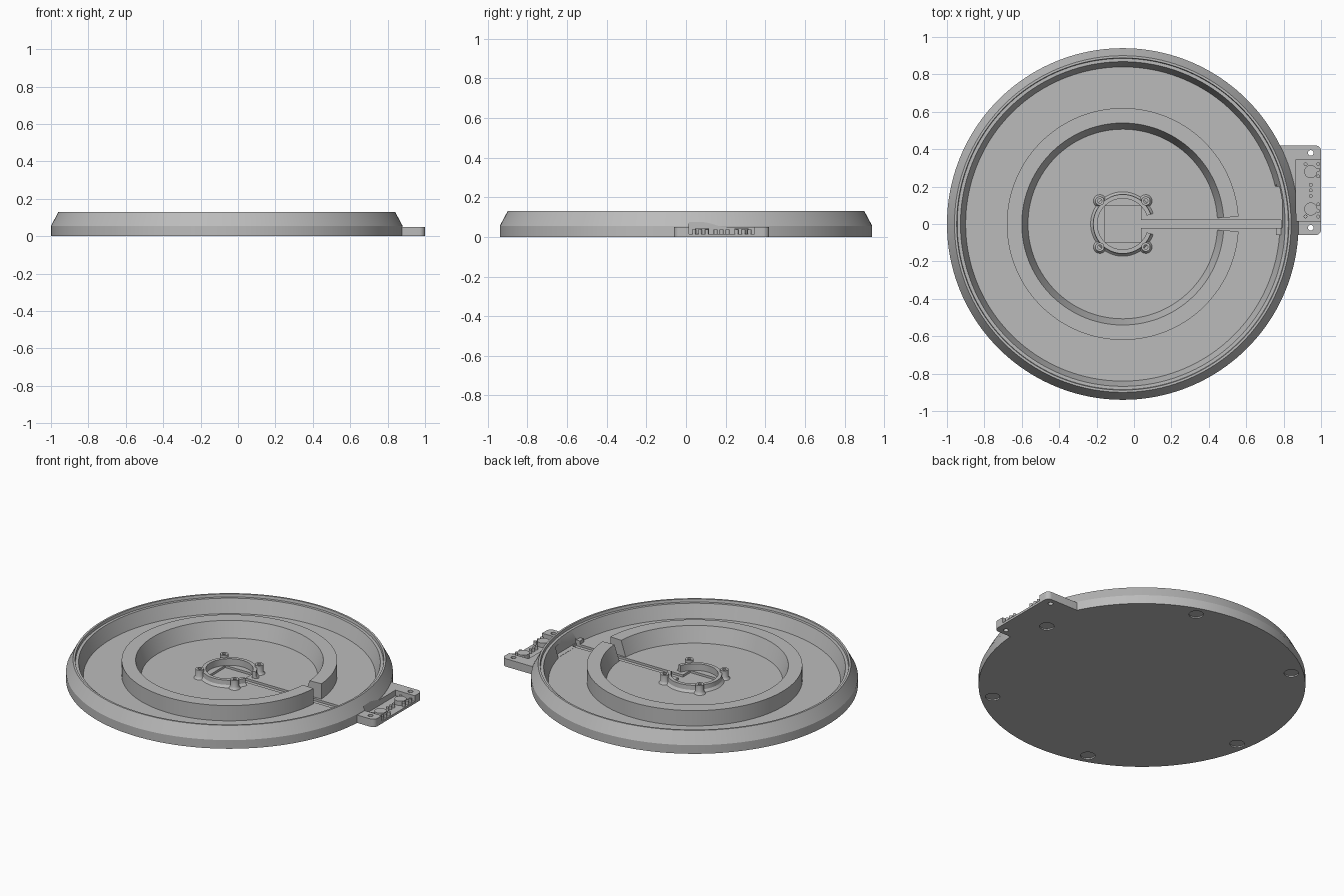
import bpy, bmesh, math
from mathutils import Matrix, Vector

CX = -0.06          # centre of the round tray
FLOOR = 0.028
SEG = 160

if "Cube" in bpy.data.objects:
    bpy.data.objects.remove(bpy.data.objects["Cube"])

grey = bpy.data.materials.new("plain grey")
grey.use_nodes = True
grey.diffuse_color = (0.5, 0.5, 0.5, 1)
grey.node_tree.nodes["Principled BSDF"].inputs["Base Color"].default_value = (0.5, 0.5, 0.5, 1)


def finish(name, bm):
    bmesh.ops.recalc_face_normals(bm, faces=bm.faces[:])
    mesh = bpy.data.meshes.new(name)
    bm.to_mesh(mesh)
    bm.free()
    mesh.materials.append(grey)
    ob = bpy.data.objects.new(name, mesh)
    bpy.context.collection.objects.link(ob)
    return ob


def revolve(name, profile, gap=0.0, centre=(CX, 0), seg=SEG):
    """Solid of revolution of a closed profile, with an optional gap facing +x."""
    bm = bmesh.new()
    count = seg + 1 if gap else seg
    rings = []
    for i in range(count):
        a = gap + (2 * math.pi - 2 * gap) * i / seg
        rings.append([bm.verts.new((centre[0] + r * math.cos(a), centre[1] + r * math.sin(a), z))
                      for r, z in profile])
    n = len(profile)
    for i in range(seg):
        a, b = rings[i], rings[(i + 1) % count]
        for j in range(n):
            k = (j + 1) % n
            if profile[j][0] or profile[k][0]:
                bm.faces.new((a[j], a[k], b[k], b[j]))
    if gap:
        bm.faces.new(rings[0])
        bm.faces.new(rings[-1])
    bmesh.ops.remove_doubles(bm, verts=bm.verts[:], dist=1e-5)
    return finish(name, bm)


def cylinder(name, x, y, r, z0, z1, seg=32):
    bm = bmesh.new()
    bmesh.ops.create_cone(bm, cap_ends=True, segments=seg, radius1=r, radius2=r, depth=z1 - z0,
                          matrix=Matrix.Translation((x, y, (z0 + z1) / 2)))
    return finish(name, bm)


def box(name, lo, hi, corner=0.0):
    """Box between two corners; the two +x uprights may be rounded."""
    bm = bmesh.new()
    lo, hi = Vector(lo), Vector(hi)
    bmesh.ops.create_cube(bm, size=1, matrix=Matrix.Translation((lo + hi) / 2)
                          @ Matrix.Diagonal((*(hi - lo), 1)))
    if corner:
        edges = [e for e in bm.edges if all(v.co.x > hi.x - 1e-4 for v in e.verts)
                 and abs(e.verts[0].co.z - e.verts[1].co.z) > 1e-4]
        bmesh.ops.bevel(bm, geom=edges, offset=corner, segments=8, affect='EDGES', profile=0.5)
    return finish(name, bm)


def combine(target, other, operation):
    mod = target.modifiers.new("cut", 'BOOLEAN')
    mod.operation, mod.object, mod.solver = operation, other, 'EXACT'
    bpy.context.view_layer.objects.active = target
    bpy.ops.object.modifier_apply(modifier=mod.name)
    bpy.data.objects.remove(other)


# Tray: flat base, chamfered outer wall, stepped lip and sloping inner wall
tray = revolve("tray", [(0, 0), (0.94, 0), (0.94, 0.055), (0.9, 0.13), (0.888, 0.13),
                        (0.885, 0.113), (0.868, 0.113), (0.84, FLOOR), (0, FLOOR)])

# Side tab for the connector
combine(tray, box("tab", (0.76, -0.06, 0), (1.0, 0.42, 0.05), 0.03), 'UNION')

# Recesses: tab pocket, wire channel, hub square and wire slot in the wall
cuts = [((0.865, 0.015, 0.014), (1.1, 0.345, 0.075)),
        ((0.0, -0.022, 0.014), (0.785, 0.022, 0.06)),
        ((-0.157, -0.097, 0.014), (0.037, 0.097, 0.06)),
        ((0.72, -0.022, FLOOR + 0.001), (0.79, 0.2, 0.09))]
for lo, hi in cuts:
    combine(tray, box("cutter", lo, hi), 'DIFFERENCE')

# Screw holes in the tab
for y in (-0.02, 0.38):
    combine(tray, cylinder("cutter", 0.945, y, 0.015, -0.1, 0.2), 'DIFFERENCE')

# Shallow round pockets underneath
for i in range(6):
    a = math.radians(11 + 60 * i)
    combine(tray, cylinder("cutter", CX + 0.87 * math.cos(a), 0.87 * math.sin(a), 0.042, -0.1, 0.008),
            'DIFFERENCE')

# Raised ring with sloping inner wall, open towards the tab
inner_ring = revolve("inner_ring", [(0.505, FLOOR - 0.005), (0.54, 0.125), (0.62, 0.125),
                                    (0.62, FLOOR - 0.005)], gap=math.radians(3.6))

# Hub collar with a flared foot, open towards the channel
hub = revolve("hub_collar", [(0.136, FLOOR - 0.005), (0.136, 0.07), (0.158, 0.07), (0.16, 0.042),
                             (0.166, 0.033), (0.178, FLOOR - 0.005)], gap=math.radians(19), seg=64)

# Hollow standoffs around the hub
smooth = [tray, inner_ring, hub]
for sx in (-1, 1):
    for sy in (-1, 1):
        smooth.append(revolve("standoff", [(0.011, FLOOR - 0.005), (0.011, 0.085), (0.024, 0.085),
                                           (0.024, 0.045), (0.029, 0.034), (0.038, FLOOR - 0.005)],
                              centre=(CX + 0.123 * sx, 0.123 * sy), seg=32))

# Support buttons and pegs in the tab pocket, mirrored about its middle
MID = 0.18
for s in (-1, 1):
    smooth.append(cylinder("support_button", 0.945, MID + 0.1 * s, 0.035, 0.012, 0.042))
    for x, dy in ((0.917, 0.14), (0.985, 0.14), (0.985, 0.11), (0.985, 0.075), (0.945, 0.03)):
        smooth.append(cylinder("peg", x, MID + dy * s, 0.01, 0.012, 0.038, 16))
smooth.append(cylinder("peg", 0.945, MID, 0.01, 0.012, 0.038, 16))

# Smooth round walls, keep sharp edges
bpy.ops.object.select_all(action='DESELECT')
for ob in smooth:
    ob.select_set(True)
bpy.context.view_layer.objects.active = tray
bpy.ops.object.shade_smooth_by_angle(angle=math.radians(25))
